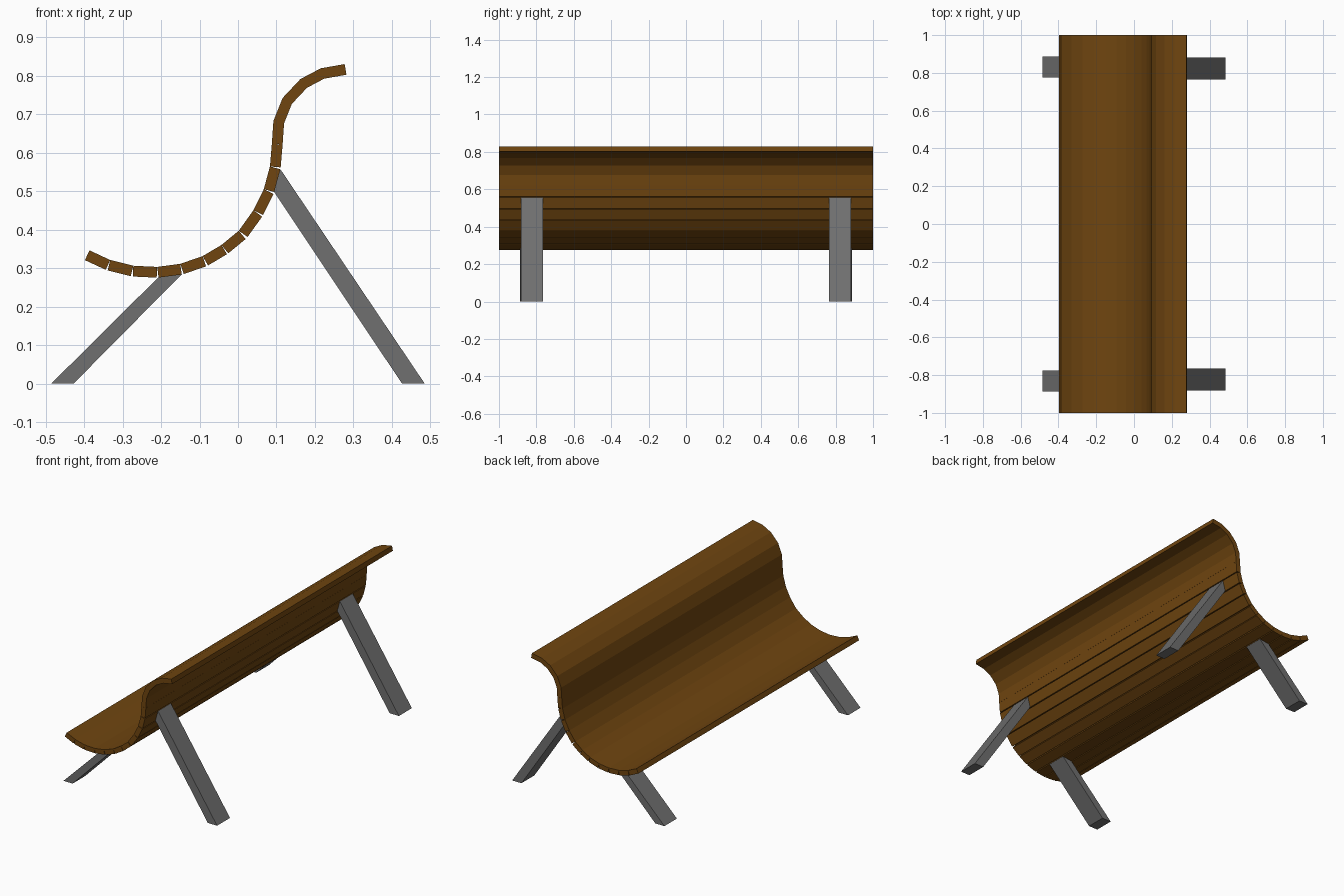
import bpy
from mathutils import Vector

if "Cube" in bpy.data.objects:
    bpy.data.objects.remove(bpy.data.objects["Cube"])


def material(name, rgb):
    m = bpy.data.materials.new(name)
    m.diffuse_color = (*rgb, 1)
    m.use_nodes = True
    m.node_tree.nodes["Principled BSDF"].inputs["Base Color"].default_value = m.diffuse_color
    return m


wood = material("brown wood", (0.16, 0.06, 0.005))
metal = material("grey metal", (0.16, 0.16, 0.16))


def prism(name, profile, y0, y1, mat):
    """Extrude a four-point x,z outline along y."""
    n = len(profile)
    verts = [(x, y, z) for y in (y0, y1) for x, z in profile]
    faces = [tuple(range(n)), tuple(range(2 * n - 1, n - 1, -1))]
    faces += [(i, i + n, (i + 1) % n + n, (i + 1) % n) for i in range(n)]
    me = bpy.data.meshes.new(name)
    me.from_pydata(verts, [], faces)
    me.materials.append(mat)
    ob = bpy.data.objects.new(name, me)
    bpy.context.collection.objects.link(ob)
    return ob


# sitting surface of the bench, front edge to rolled top
curve = [(-0.386, 0.346), (-0.332, 0.321), (-0.272, 0.306), (-0.210, 0.303),
         (-0.150, 0.311), (-0.092, 0.331), (-0.043, 0.360), (0.002, 0.397),
         (0.040, 0.450), (0.067, 0.505), (0.083, 0.564), (0.088, 0.623),
         (0.092, 0.682), (0.116, 0.742), (0.162, 0.791), (0.215, 0.819),
         (0.277, 0.830)]
THICK = 0.028

# slats: rectangular boards touching along the sitting surface
for i, (a, b) in enumerate(zip(curve, curve[1:])):
    a, b = Vector(a), Vector(b)
    d = (b - a).normalized()
    off = Vector((d.y, -d.x)) * THICK
    prism(f"slat_{i + 1}", [a + off, b + off, b, a], -1, 1, wood)

# splayed legs, cut flush with the ground and the slats
front = [(-0.485, 0), (-0.427, 0), (-0.146, 0.284), (-0.207, 0.276)]
back = [(0.426, 0), (0.485, 0), (0.110, 0.557), (0.093, 0.499)]
for side, s in (("left", -1), ("right", 1)):
    for name, prof, lo, hi in (("front_leg", front, 0.775, 0.888),
                               ("back_leg", back, 0.765, 0.882)):
        y0, y1 = sorted((s * lo, s * hi))
        prism(f"{name}_{side}", prof, y0, y1, metal)
